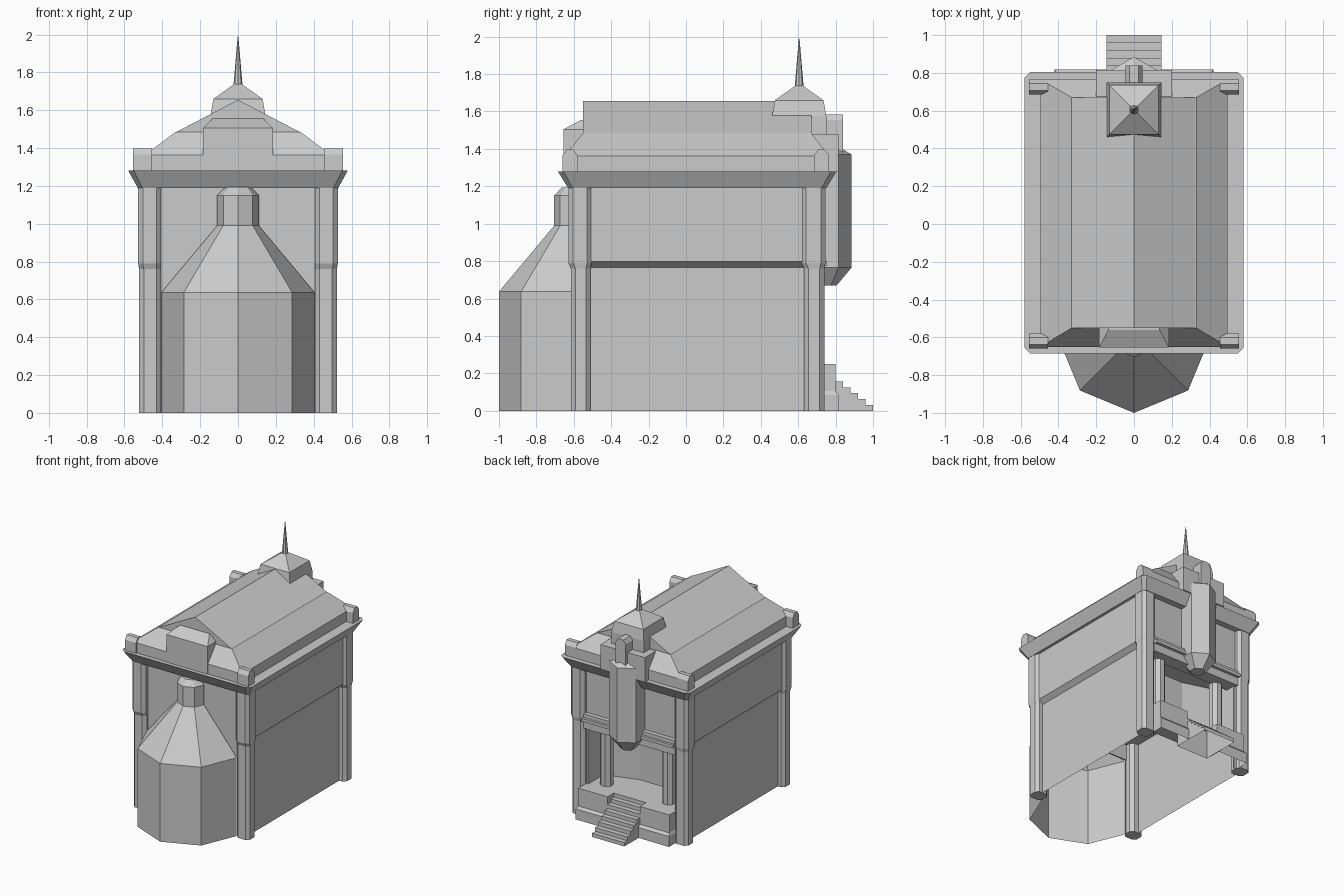
import bpy, bmesh, math

cube = bpy.data.objects.get("Cube")
if cube:
    bpy.data.objects.remove(cube, do_unlink=True)

stone = bpy.data.materials.new("pale_grey_stone")
stone.use_nodes = True
GREY = (0.6, 0.6, 0.6, 1)
stone.diffuse_color = GREY
stone.node_tree.nodes["Principled BSDF"].inputs["Base Color"].default_value = GREY


def rect(x0, x1, y0, y1, c=0):
    """Plan rectangle, with cut corners when c is given."""
    if not c:
        return [(x0, y0), (x1, y0), (x1, y1), (x0, y1)]
    return [(x0 + c, y0), (x1 - c, y0), (x1, y0 + c), (x1, y1 - c),
            (x1 - c, y1), (x0 + c, y1), (x0, y1 - c), (x0, y0 + c)]


def ngon(cx, cy, r, n, start):
    """Regular plan polygon with one corner at the start angle."""
    step = 2 * math.pi / n
    return [(cx + r * math.cos(start + i * step), cy + r * math.sin(start + i * step))
            for i in range(n)]


def mirror_x(path, sign):
    """Plan path for one side, keeping its turning direction."""
    return path if sign > 0 else [(-x, y) for x, y in reversed(path)]


def skin(name, rings, bottom=True, top=True, closed=True):
    """Join matching 3D rings (or open paths) with side faces and end caps."""
    bm = bmesh.new()
    loops = [[bm.verts.new(p) for p in ring] for ring in rings]
    n = len(loops[0])
    for a, b in zip(loops, loops[1:]):
        for i in range(n if closed else n - 1):
            j = (i + 1) % n
            bm.faces.new((a[i], a[j], b[j], b[i]))
    if bottom:
        bm.faces.new(loops[0][::-1])
    if top:
        bm.faces.new(loops[-1])
    if bottom and top:
        bmesh.ops.recalc_face_normals(bm, faces=bm.faces)
    mesh = bpy.data.meshes.new(name)
    bm.to_mesh(mesh)
    bm.free()
    mesh.materials.append(stone)
    obj = bpy.data.objects.new(name, mesh)
    bpy.context.collection.objects.link(obj)


def loft(name, *levels, **options):
    """Stack plan outlines, each given as (outline, height)."""
    skin(name, [[(x, y, z) for x, y in ring] for ring, z in levels], **options)


def box(name, x0, x1, y0, y1, z0, z1):
    loft(name, (rect(x0, x1, y0, y1), z0), (rect(x0, x1, y0, y1), z1))


def along_y(name, profile, y0, y1):
    """Extrude an x-z profile along y."""
    skin(name, [[(x, y, z) for x, z in profile] for y in (y0, y1)])


SIDES = ((1, "left"), (-1, "right"))

# Lower walls, open underneath, and the faceted porch niche
for sx, side in SIDES:
    wall = mirror_x([(0.405, -0.58), (0.47, -0.58), (0.47, 0.70), (0.39, 0.70)], sx)
    loft(f"{side}_lower_wall", (wall, 0), (wall, 0.77),
         bottom=False, top=False, closed=False)
half = [(0.39, 0.70), (0.39, 0.50), (0.12, 0.42)]
niche = half + [(-x, y) for x, y in reversed(half)]
loft("porch_niche", (niche, 0.25), (niche, 0.77), bottom=False, top=False, closed=False)
box("front_spandrel", -0.41, 0.41, -0.58, -0.57, 0.635, 0.77)

# Upper storey, jettied out over the lower walls
upper = rect(-0.508, 0.508, -0.58, 0.70)
loft("upper_storey", (rect(-0.47, 0.47, -0.58, 0.70), 0.765), (upper, 0.797), (upper, 1.2))

# Corner piers and the parapet blocks above them
for sx, side in SIDES:
    for end, y0, y1, b0, b1 in (("front", -0.616, -0.51, -0.66, -0.58),
                                ("back", 0.63, 0.74, 0.685, 0.765)):
        xs = sorted((sx * 0.406, sx * 0.523))
        low = rect(*xs, y0, y1, 0.025)
        xs = sorted((sx * 0.406, sx * 0.528))
        high = rect(*xs, y0 - 0.013, y1 + 0.006, 0.025)
        loft(f"{end}_{side}_pier", (low, 0), (low, 0.76), (high, 0.79), (high, 1.2))
        xs = sorted((sx * 0.455, sx * 0.555))
        foot = rect(*xs, b0, b1)
        loft(f"{end}_{side}_parapet_block", (foot, 1.28), (foot, 1.365),
             (rect(*xs, b0 + 0.022, b1 - 0.022), 1.397))

# Cornice
loft("cornice", (rect(-0.53, 0.53, -0.63, 0.75, 0.025), 1.19),
     (rect(-0.58, 0.58, -0.685, 0.805, 0.03), 1.28))

# Roof: skirt slopes, then the ridged upper roof
skirt = rect(-0.495, 0.495, -0.65, 0.765)
loft("roof_skirt", (skirt, 1.28), (skirt, 1.362), (rect(-0.33, 0.33, -0.55, 0.67), 1.485))
along_y("ridge_roof", [(-0.33, 1.483), (0.33, 1.483), (0, 1.655)], -0.55, 0.67)

# Front gable block with sloped top
face = rect(-0.185, 0.185, -0.655, -0.54)
loft("front_gable_block", (face, 1.28), (face, 1.505),
     (rect(-0.135, 0.135, -0.56, -0.54), 1.555))

# Back gable block and its small rounded crest
box("back_gable_block", -0.2, 0.2, 0.66, 0.815, 1.28, 1.48)
along_y("back_crest", [(-0.045, 1.36), (0.045, 1.36), (0.045, 1.555), (0.025, 1.585),
                       (-0.025, 1.585), (-0.045, 1.555)], 0.70, 0.84)

# Ridge turret with pyramid roof and spire
eaves = rect(-0.145, 0.145, 0.46, 0.75)
loft("turret", (eaves, 1.38), (eaves, 1.575), (rect(-0.13, 0.13, 0.475, 0.735), 1.66),
     (rect(-0.02, 0.02, 0.585, 0.625), 1.738))
loft("spire", (ngon(0, 0.605, 0.024, 8, 0), 1.73), (ngon(0, 0.605, 0.002, 8, 0), 1.99))


# Front apse: half of an eight-sided drum, cone roof and lantern
def apse_arc(r):
    return ngon(0, -0.595, r, 8, math.pi)[:5]


loft("apse", (apse_arc(0.405), 0), (apse_arc(0.405), 0.637), (apse_arc(0.11), 0.99),
     (apse_arc(0.11), 1.15), (apse_arc(0.07), 1.193), bottom=False, closed=False)


# Back oriel: six sides with tapered foot and cap
def oriel_ring(r):
    return ngon(0, 0.745, r, 6, math.pi / 2)


loft("oriel", (oriel_ring(0.06), 0.67), (oriel_ring(0.14), 0.765),
     (oriel_ring(0.14), 1.37), (oriel_ring(0.09), 1.40))

# Porch lintel courses
box("porch_lintel", -0.41, 0.41, 0.62, 0.73, 0.71, 0.775)
box("porch_ledge", -0.41, 0.41, 0.66, 0.755, 0.775, 0.80)
box("porch_ledge_cap", -0.41, 0.41, 0.66, 0.735, 0.80, 0.83)

# Porch floor, stair cheeks with plinths, and columns
box("porch_floor", -0.41, 0.41, 0.41, 0.69, 0.235, 0.25)
for sx, side in SIDES:
    cheek = mirror_x([(0.145, 0.68), (0.145, 0.80), (0.41, 0.80), (0.41, 0.68)], sx)
    plinth = mirror_x([(0.145, 0.68), (0.145, 0.818), (0.42, 0.818), (0.42, 0.68)], sx)
    loft(f"{side}_stair_cheek", (plinth, 0), (plinth, 0.085), (cheek, 0.105),
         (cheek, 0.25), bottom=False, closed=False)
    shaft = ngon(sx * 0.28, 0.62, 0.05, 8, math.pi / 8)
    loft(f"{side}_porch_column", (shaft, 0.25), (shaft, 0.72))

# Stairs: one stepped profile extruded across x
STEPS = 8
profile = []
for i in range(STEPS):
    profile += [(1 - 0.04 * i, 0.25 * k / STEPS) for k in (i, i + 1)]
profile += [(0.68, 0.25), (0.68, 0)]
skin("stairs", [[(x, y, z) for y, z in profile] for x in (-0.145, 0.145)], closed=False)
